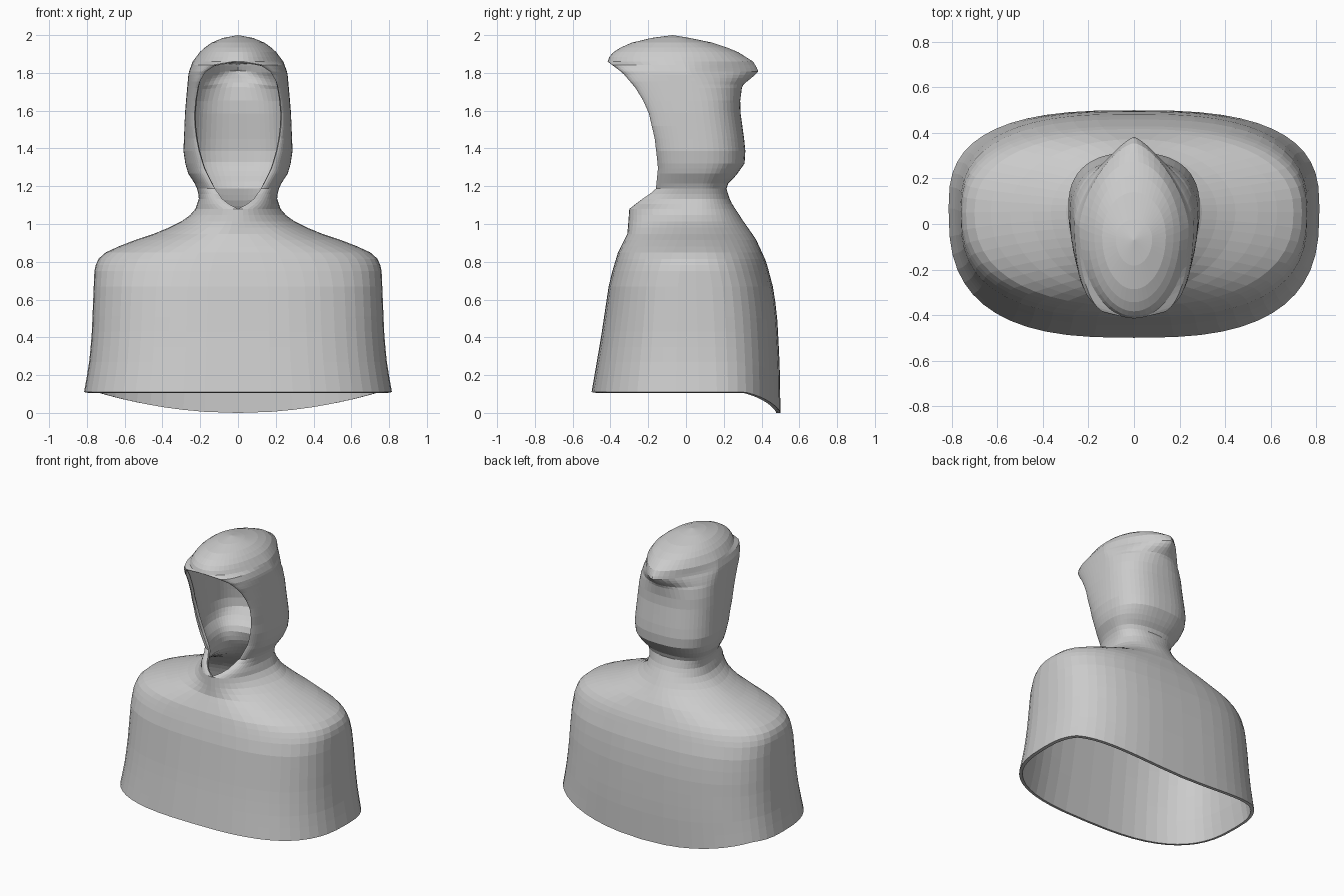
import bpy
import bmesh
from math import sin, cos, pi

default_cube = bpy.data.objects.get("Cube")
if default_cube:
    bpy.data.objects.remove(default_cube, do_unlink=True)

SEGMENTS = 13          # columns on each quarter of a ring
HEM = 0.11

# Outline curves as (height, value) pairs
half_width = [(.11, .815), (.25, .79), (.4, .775), (.76, .76), (.81, .745), (.85, .70),
              (.9, .59), (.95, .44), (1, .32), (1.04, .26), (1.08, .225), (1.14, .205),
              (1.2, .22), (1.27, .265), (1.36, .29), (1.6, .28), (1.8, .262),
              (1.86, .24), (1.92, .195), (1.96, .14), (1.985, .08), (2, 0)]
front_depth = [(.11, -.5), (.4, -.45), (.7, -.405), (.85, -.36), (.95, -.31), (1.08, -.3),
               (1.13, -.235), (1.18, -.16), (1.3, -.148), (1.45, -.165), (1.6, -.2),
               (1.7, -.25), (1.8, -.335), (1.86, -.415), (1.9, -.4), (1.95, -.32),
               (1.98, -.22), (2, -.07)]
back_depth = [(.11, .5), (.3, .497), (.5, .485), (.65, .465), (.8, .425), (.92, .37),
              (1.02, .3), (1.12, .235), (1.2, .21), (1.25, .26), (1.32, .31), (1.4, .315),
              (1.6, .287), (1.7, .287), (1.74, .305), (1.78, .355), (1.81, .385),
              (1.86, .355), (1.92, .26), (1.97, .11), (2, -.07)]
face_opening = [(1.08, 0), (1.12, .075), (1.2, .13), (1.3, .18), (1.4, .21), (1.5, .228),
                (1.6, .23), (1.7, .218), (1.76, .2), (1.81, .168), (1.845, .11), (1.86, 0)]
widest_depth = [(.11, .07), (.8, .05), (1.1, .06), (1.4, .07), (1.75, .03), (2, -.07)]

# Roundness of the corners: small is boxy, one is an ellipse, large is pointed
front_corner = [(.11, .72), (.7, .74), (.85, .85), (1, 1.1), (1.1, 1), (2, 1)]
back_corner = [(.11, .72), (.7, .74), (.85, .85), (1, 1.1), (1.1, .95), (1.3, .8),
               (1.7, .85), (1.76, 1.2), (1.81, 1.5), (1.86, 1.3), (1.93, 1), (2, 1)]


def sample(curve, z):
    """Value of an outline curve at a height."""
    if z <= curve[0][0]:
        return curve[0][1]
    for (z0, v0), (z1, v1) in zip(curve, curve[1:]):
        if z <= z1:
            return v0 + (v1 - v0) * (z - z0) / (z1 - z0)
    return curve[-1][1]


def spread(start, end, count):
    return [start + (end - start) * i / count for i in range(count)]


def half_ring(z):
    """Points from the front edge round the left side to the back seam."""
    wide, middle = sample(half_width, z), sample(widest_depth, z)
    front, back = sample(front_depth, z), sample(back_depth, z)
    edge = sample(face_opening, z)
    fp, bp = sample(front_corner, z), sample(back_corner, z)
    points = []
    for i in range(SEGMENTS):
        a = i / SEGMENTS * pi / 2
        points.append((edge + (wide - edge) * sin(a) ** fp,
                       middle + (front - middle) * cos(a) ** fp, z))
    # The hem hangs lower at the back
    fade = max(0, 1 - (z - HEM) / .5)
    for i in range(SEGMENTS + 1):
        a = i / SEGMENTS * pi / 2
        x = wide * max(0, cos(a)) ** bp
        y = middle + (back - middle) * sin(a) ** bp
        drop = HEM * max(0, 1 - (x / .75) ** 2) * fade
        points.append((x, y, z - drop))
    return points


# One colour
cloth = bpy.data.materials.new("grey cloth")
cloth.use_nodes = True
colour = (.6, .6, .6, 1)
cloth.diffuse_color = colour
cloth.node_tree.nodes["Principled BSDF"].inputs["Base Color"].default_value = colour

# Ring heights: cape, shoulders, neck and face opening, crown
heights = (spread(HEM, .75, 8) + spread(.75, 1.08, 10) + spread(1.08, 1.32, 9)
           + spread(1.32, 1.72, 6) + spread(1.72, 1.86, 8) + spread(1.86, 1.96, 4)
           + [1.96, 1.985, 2])

# Loft the left half of the hooded cape
bm = bmesh.new()
rings = [[bm.verts.new(p) for p in half_ring(z)] for z in heights]
for low, high in zip(rings, rings[1:]):
    for j in range(len(low) - 1):
        bm.faces.new((low[j], low[j + 1], high[j + 1], high[j]))
bmesh.ops.remove_doubles(bm, verts=bm.verts, dist=.0005)
mesh = bpy.data.meshes.new("hooded_cape")
bm.to_mesh(mesh)
bm.free()
mesh.materials.append(cloth)
cape = bpy.data.objects.new("hooded_cape", mesh)
bpy.context.scene.collection.objects.link(cape)

# Mirror the other half and give the cloth thickness
mirror = cape.modifiers.new("mirror", 'MIRROR')
mirror.use_clip = True
mirror.merge_threshold = .001
shell = cape.modifiers.new("thickness", 'SOLIDIFY')
shell.thickness = .022
shell.offset = -1
